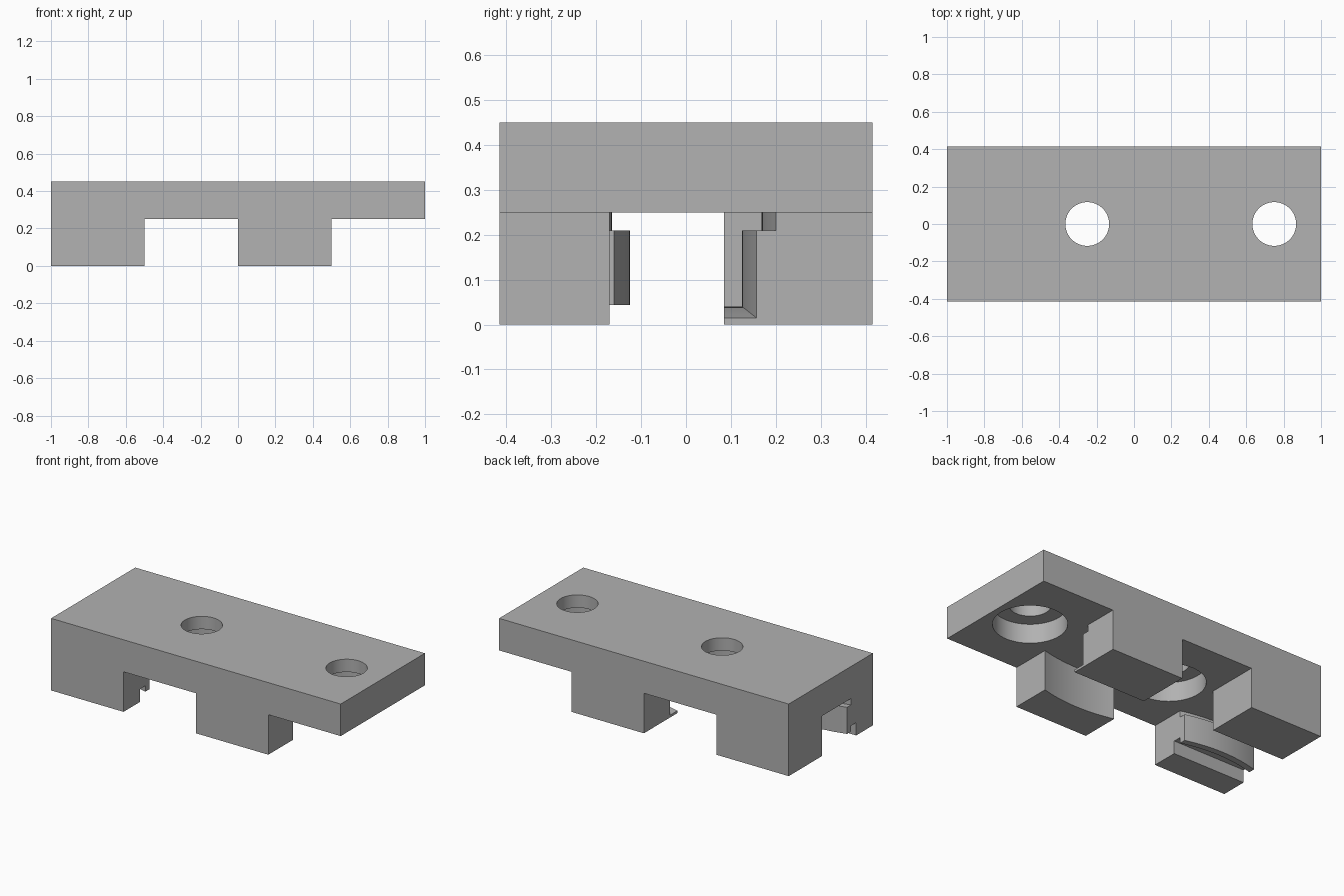
import bpy, bmesh, math

if "Cube" in bpy.data.objects:
    bpy.data.objects.remove(bpy.data.objects["Cube"])

grey = bpy.data.materials.new("plain grey")
grey.diffuse_color = (0.445, 0.445, 0.445, 1)
grey.use_nodes = True
grey.node_tree.nodes["Principled BSDF"].inputs["Base Color"].default_value = grey.diffuse_color


def loft(name, rings):
    """Closed solid through a row of matching outlines."""
    bm = bmesh.new()
    rows = [[bm.verts.new(p) for p in ring] for ring in rings]
    for a, b in zip(rows, rows[1:]):
        for i in range(len(a)):
            j = (i + 1) % len(a)
            bm.faces.new((a[i], a[j], b[j], b[i]))
    bm.faces.new(rows[0])
    bm.faces.new(rows[-1])
    bmesh.ops.recalc_face_normals(bm, faces=bm.faces)
    mesh = bpy.data.meshes.new(name)
    bm.to_mesh(mesh)
    bm.free()
    ob = bpy.data.objects.new(name, mesh)
    bpy.context.collection.objects.link(ob)
    return ob


def channel(name, x_mid, section):
    """Void under one pair of feet; t is 1 mid-block and 0 at the block ends."""
    rings = []
    for i in range(23):
        u = -1.1 + 0.1 * i
        rings.append([(x_mid + 0.25 * u, y, z) for y, z in section(1 - u * u)])
    return loft(name, rings)


def drum(name, x, r, z0, z1):
    n = 64
    return loft(name, [[(x + r * math.cos(math.tau * k / n), r * math.sin(math.tau * k / n), z)
                        for k in range(n)] for z in (z0, z1)])


def tongue_section(t):
    # foot, slot, curved tongue and top notch in front; plain wall behind
    b = 0.035 * t
    return [(-0.25, -0.1), (-0.25, 0.08), (-0.20 + b, 0.08), (-0.20 + b, 0.044),
            (-0.16 + b, 0.044), (-0.16 + b, 0.21), (-0.20 + b, 0.21), (-0.20 + b, 0.25),
            (0.085, 0.25), (0.085, -0.1)]


def groove_section(t):
    # hollow curved wall in front; curved recess above a lip behind
    b, lip = 0.032 * t, 0.015 + 0.025 * t
    return [(-0.17 - b, -0.1), (-0.17 - b, 0.25), (0.20 - b, 0.25), (0.20 - b, 0.21),
            (0.157 - b, 0.21), (0.157 - b, lip), (0.085, lip), (0.085, -0.1)]


# plate with two full-width blocks below
outline = [(-1, 0), (-0.5, 0), (-0.5, 0.25), (0, 0.25), (0, 0), (0.5, 0),
           (0.5, 0.25), (1, 0.25), (1, 0.45), (-1, 0.45)]
body = loft("clip_plate", [[(x, y, z) for x, z in outline] for y in (-0.415, 0.415)])
body.data.materials.append(grey)

# channels, screw holes and counterbores
cutters = [channel("tongue_channel", -0.75, tongue_section),
           channel("groove_channel", 0.25, groove_section)]
for x in (-0.25, 0.75):
    cutters.append(drum("counterbore", x, 0.208, 0.1, 0.37))
    cutters.append(drum("screw_hole", x, 0.117, 0.2, 0.6))

bpy.context.view_layer.objects.active = body
for c in cutters:
    m = body.modifiers.new("cut", 'BOOLEAN')
    m.operation = 'DIFFERENCE'
    m.solver = 'EXACT'
    m.object = c
    bpy.ops.object.modifier_apply(modifier=m.name)
    bpy.data.objects.remove(c)

bpy.ops.object.select_all(action='DESELECT')
body.select_set(True)
bpy.ops.object.shade_smooth_by_angle(angle=math.radians(25))
